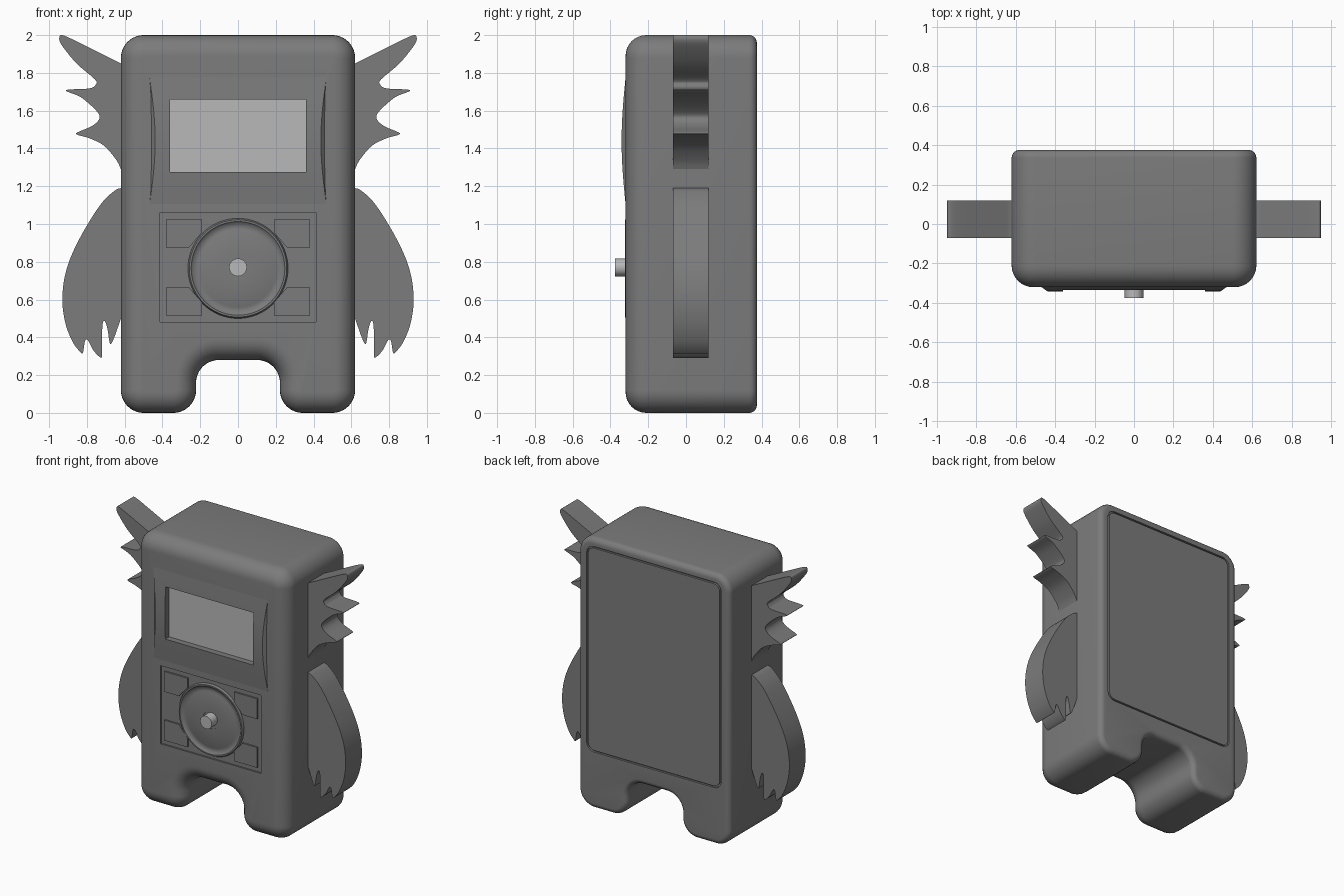
import bpy, bmesh, math
from mathutils import Vector as V

if "Cube" in bpy.data.objects:
    bpy.data.objects.remove(bpy.data.objects["Cube"])


def material(name, v):
    m = bpy.data.materials.new(name)
    m.diffuse_color = (v, v, v, 1)
    m.use_nodes = True
    m.node_tree.nodes["Principled BSDF"].inputs["Base Color"].default_value = m.diffuse_color
    return m


GREY = material("dark grey", 0.2)
LIGHT = material("light grey", 0.48)


def make(name, bm, mat):
    bmesh.ops.recalc_face_normals(bm, faces=bm.faces)
    me = bpy.data.meshes.new(name)
    bm.to_mesh(me)
    bm.free()
    me.materials.append(mat)
    ob = bpy.data.objects.new(name, me)
    bpy.context.collection.objects.link(ob)
    return ob


def rounded(corners, r=0.0, d=0.0, seg=8):
    """Counter-clockwise polygon with rounded corners, inset by d."""
    out, n = [], len(corners)
    for i in range(n):
        a, p, b = (V(corners[j % n]) for j in (i - 1, i, i + 1))
        u, w = (p - a).normalized(), (b - p).normalized()
        n1, n2 = V((-u.y, u.x)), V((-w.y, w.x))
        if r == 0:
            out.append(p)
            continue
        s = 1 if u.x * w.y - u.y * w.x > 0 else -1
        c = p + s * (n1 + n2) * r / (1 + n1.dot(n2))
        for k in range(seg + 1):
            t = k / seg
            out.append(c - s * (n1 * (1 - t) + n2 * t).normalized() * (r - s * d))
    return out


def loft(name, rings, mat):
    """Join (outline, y) rings into a closed solid."""
    bm = bmesh.new()
    rows = [[bm.verts.new((p[0], y, p[1])) for p in o] for o, y in rings]
    for A, B in zip(rows, rows[1:]):
        for i in range(len(A)):
            j = (i + 1) % len(A)
            bm.faces.new((A[i], A[j], B[j], B[i]))
    bm.faces.new(rows[0])
    bm.faces.new(rows[-1])
    return make(name, bm, mat)


def plate(name, outline, y0, y1, mat=GREY):
    return loft(name, [(outline, y0), (outline, y1)], mat)


def rect(x, z0, z1):
    return [(-x, z0), (x, z0), (x, z1), (-x, z1)]


def cut(ob, outline, y0, y1):
    tool = plate("cutter", outline, y0, y1)
    tool.hide_render = True
    mod = ob.modifiers.new("cut", "BOOLEAN")
    mod.operation, mod.solver, mod.object = "DIFFERENCE", "EXACT", tool
    bpy.context.view_layer.objects.active = ob
    bpy.ops.object.modifier_apply(modifier=mod.name)
    bpy.data.objects.remove(tool)


def smooth_path(pts, seg=5):
    """Catmull-Rom curve through the points."""
    P = [V(p) for p in [pts[0]] + pts + [pts[-1]]]
    out = []
    for a, b, c, d in zip(P, P[1:], P[2:], P[3:]):
        for k in range(seg):
            t = k / seg
            out.append(0.5 * (2 * b + (c - a) * t + (2 * a - 5 * b + 4 * c - d) * t * t
                              + (3 * b - a - 3 * c + d) * t ** 3))
    return out + [P[-1]]


def lathe(name, prof, mat, cz, n=64):
    """Spin (radius, y) points about the front-to-back axis at height cz."""
    return loft(name, [([(r * math.cos(2 * math.pi * k / n), cz + r * math.sin(2 * math.pi * k / n))
                         for k in range(n)], y) for r, y in prof], mat)


# Body: notched outline with wide front rounding and small back rounding
shape = [(-.62, 0), (-.222, 0), (-.222, .28), (.222, .28), (.222, 0), (.62, 0), (.62, 2), (-.62, 2)]
rings = []
for k in range(9):
    a = k / 8 * math.pi / 2
    rings.append((rounded(shape, .12, .11 * (1 - math.sin(a))), -.32 + .11 * (1 - math.cos(a))))
for k in range(7):
    a = k / 6 * math.pi / 2
    rings.append((rounded(shape, .12, .04 * (1 - math.cos(a))), .335 + .04 * math.sin(a)))
body = loft("body", rings, GREY)
window = rect(.36, 1.275, 1.66)
cut(body, window, -.5, -.285)
cut(body, rect(.412, .482, 1.06), -.5, -.308)
cut(body, rounded(rect(.55, .42, 1.94), .06), .36, .5)

# Bulged screen surround
bm = bmesh.new()
rows = []
for k in range(25):
    t = k / 24
    z, h = 1.105 + .67 * t, .021 * math.sin(math.pi * t)
    w = .468 - 1.4 * h
    rows.append([bm.verts.new(p) for p in
                 ((-.468, -.31, z), (-w, -.32 - h, z), (w, -.32 - h, z), (.468, -.31, z))])
for A, B in zip(rows, rows[1:]):
    for i in range(4):
        j = (i + 1) % 4
        bm.faces.new((A[i], A[j], B[j], B[i]))
bm.faces.new(rows[0])
bm.faces.new(rows[-1])
surround = make("screen_surround", bm, GREY)
cut(surround, window, -.5, -.2)

# Screen and back cover
plate("screen", window, -.29, -.28, LIGHT)
plate("back_cover", rounded(rect(.538, .432, 1.928), .05), .35, .375)

# Four corner buttons, each with its inner corner cut off
for sx in (-1, 1):
    for sz in (-1, 1):
        o = [(.38, .255), (.19, .255), (.19, .185), (.26, .105), (.38, .105)]
        plate("corner_button", [(sx * x, .77 + sz * z) for x, z in o], -.32, -.30)

# Round dial and control stick
lathe("dial", [(.265, -.29), (.265, -.312), (.258, -.324), (.248, -.324), (.238, -.314),
               (.212, -.309), (.205, -.312), (.066, -.312), (.066, -.295), (.02, -.295)], GREY, .765)
lathe("control_stick", [(.047, -.28), (.047, -.375)], LIGHT, .77, 32)

# Side fins and wings, mirrored
fin = [(.62, 1.85), (.8, 1.94), (.92, 1.997), (.945, 1.99), (.935, 1.95), (.855, 1.85),
       (.757, 1.765), (.755, 1.735), (.79, 1.717), (.912, 1.708), (.83, 1.67), (.742, 1.59),
       (.738, 1.55), (.78, 1.515), (.85, 1.485), (.85, 1.472), (.79, 1.455), (.71, 1.415),
       (.645, 1.34), (.62, 1.29)]
wing = [(.62, 1.19), (.655, 1.175), (.73, 1.10), (.835, .93), (.905, .77), (.93, .615), (.915, .48),
        (.875, .375), (.832, .32), (.82, .322), (.81, .38), (.795, .385), (.765, .33), (.73, .295),
        (.72, .31), (.718, .46), (.705, .485), (.69, .44), (.677, .365), (.655, .40), (.62, .50)]
for name, pts in (("side_fin", fin), ("wing", wing)):
    path = [(.58, pts[0][1])] + [tuple(p) for p in smooth_path(pts)] + [(.58, pts[-1][1])]
    for s in (-1, 1):
        plate(name, [(s * x, z) for x, z in path], -.07, .12)

# Smooth shading with sharp edges kept
bpy.ops.object.select_all(action="SELECT")
bpy.context.view_layer.objects.active = body
bpy.ops.object.shade_smooth_by_angle(angle=math.radians(35))
